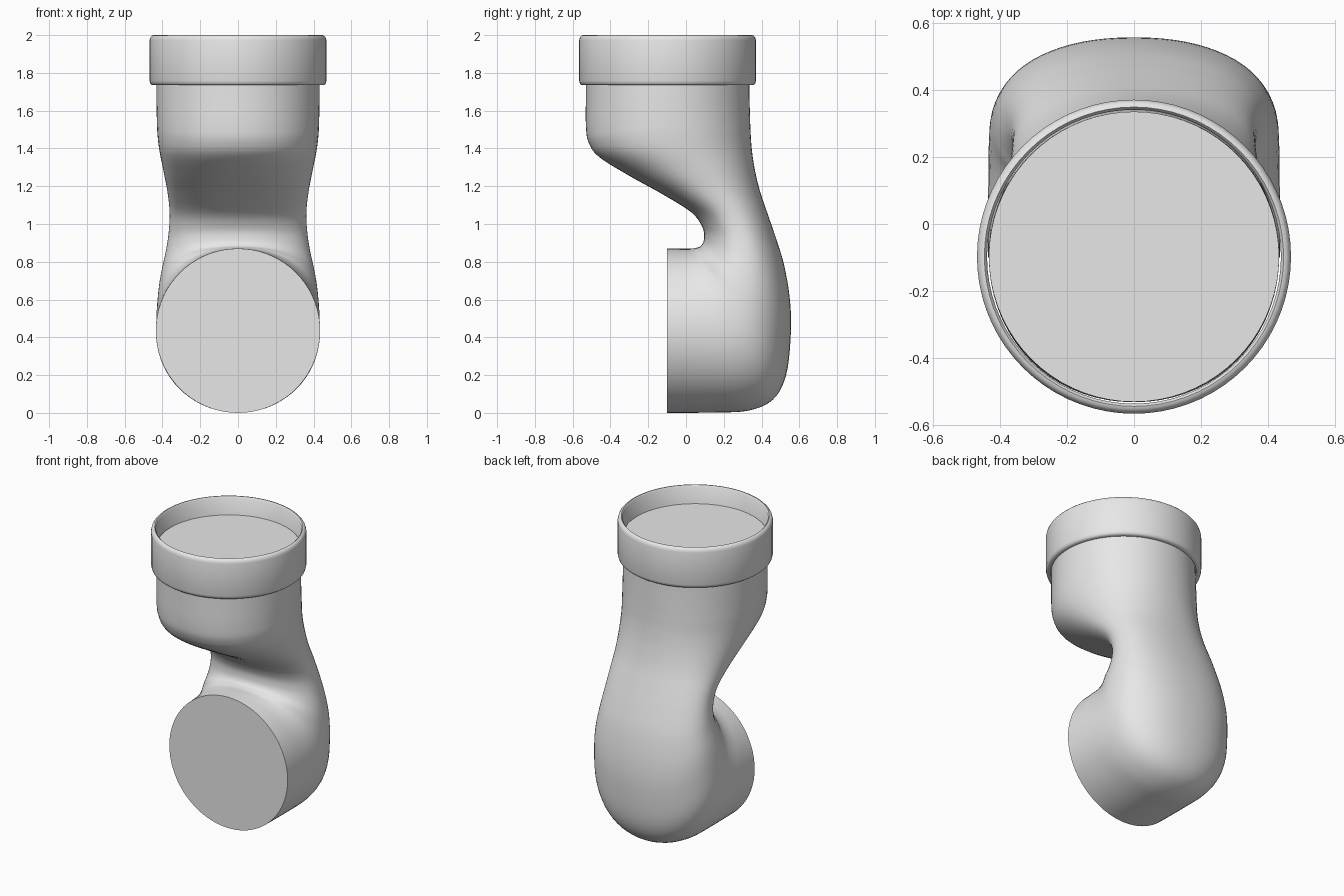
import bpy, bmesh, math
from mathutils import Vector

cube = bpy.data.objects.get("Cube")
if cube:
    bpy.data.objects.remove(cube, do_unlink=True)

grey = bpy.data.materials.new("plain grey")
grey.use_nodes = True
grey.diffuse_color = (0.8, 0.8, 0.8, 1)
grey.node_tree.nodes["Principled BSDF"].inputs["Base Color"].default_value = (0.8, 0.8, 0.8, 1)

SIDES = 72
AXIS_Y = -0.0975


def finish(name, bm, angle):
    """Turn a bmesh into a smooth-shaded object with crisp edges."""
    bmesh.ops.recalc_face_normals(bm, faces=bm.faces)
    mesh = bpy.data.meshes.new(name)
    bm.to_mesh(mesh)
    bm.free()
    mesh.materials.append(grey)
    obj = bpy.data.objects.new(name, mesh)
    bpy.context.collection.objects.link(obj)
    bpy.ops.object.select_all(action='DESELECT')
    obj.select_set(True)
    bpy.context.view_layer.objects.active = obj
    bpy.ops.object.shade_smooth_by_angle(angle=math.radians(angle))
    return obj


def bridge(bm, a, b):
    for i in range(SIDES):
        j = (i + 1) % SIDES
        bm.faces.new((a[i], a[j], b[j], b[i]))


def spline(p0, p1, p2, p3, t):
    """Catmull-Rom value between p1 and p2."""
    return 0.5 * (2 * p1 + (p2 - p0) * t + (2 * p0 - 5 * p1 + 4 * p2 - p3) * t * t
                  + (3 * p1 - p0 - 3 * p2 + p3) * t ** 3)


# Bent pipe: each section is front y, front z, back y, back z, half width
sections = [Vector(s) for s in (
    (-.53, 1.88, .335, 1.88, .4325),
    (-.53, 1.70, .335, 1.72, .4325),
    (-.53, 1.52, .338, 1.60, .430),
    (-.515, 1.43, .341, 1.51, .426),
    (-.46, 1.355, .347, 1.41, .415),
    (-.30, 1.255, .362, 1.30, .394),
    (-.12, 1.155, .39, 1.18, .373),
    (.03, 1.06, .43, 1.06, .362),
    (.088, .98, .475, .93, .367),
    (.095, .92, .52, .78, .383),
    (.08, .885, .55, .60, .405),
    (.05, .873, .555, .42, .420),
    (.03, .87, .53, .20, .430),
    (0, .87, .46, .07, .433),
    (-.03, .87, .33, .012, .434),
    (-.07, .87, .15, .002, .435),
    (-.10, .87, -.10, 0, .435))]

STEPS = 5
path = []
last = len(sections) - 1
for k in range(last):
    around = [sections[min(max(k + d, 0), last)] for d in (-1, 0, 1, 2)]
    path += [spline(*around, s / STEPS) for s in range(STEPS)]
path.append(sections[-1])

bm = bmesh.new()
rings = []
for n, (fy, fz, by, bz, width) in enumerate(path):
    front, back = Vector((0, fy, fz)), Vector((0, by, bz))
    centre, half = (front + back) / 2, (back - front) / 2
    # Round at both ends, slightly squarer through the bend
    power = 1 - 0.1 * math.sin(math.pi * n / (len(path) - 1))
    ring = []
    for i in range(SIDES):
        a = math.tau * i / SIDES
        c, s = (math.copysign(abs(v) ** power, v) for v in (math.cos(a), math.sin(a)))
        ring.append(bm.verts.new(centre + half * s + Vector((width * c, 0, 0))))
    rings.append(ring)
for a, b in zip(rings, rings[1:]):
    bridge(bm, a, b)
bm.faces.new(rings[0])
bm.faces.new(rings[-1])
finish("bent_pipe", bm, 40)

# Collar: open ring with softened outer rims
profile = [(.438, 1.735), (.455, 1.735), (.464, 1.743), (.468, 1.758),
           (.468, 1.973), (.464, 1.988), (.455, 1.998), (.446, 2.0), (.438, 1.992)]
bm = bmesh.new()
rings = [[bm.verts.new((r * math.cos(math.tau * i / SIDES),
                        AXIS_Y + r * math.sin(math.tau * i / SIDES), z))
          for i in range(SIDES)] for r, z in profile]
for a, b in zip(rings, rings[1:] + rings[:1]):
    bridge(bm, a, b)
finish("socket_collar", bm, 50)
